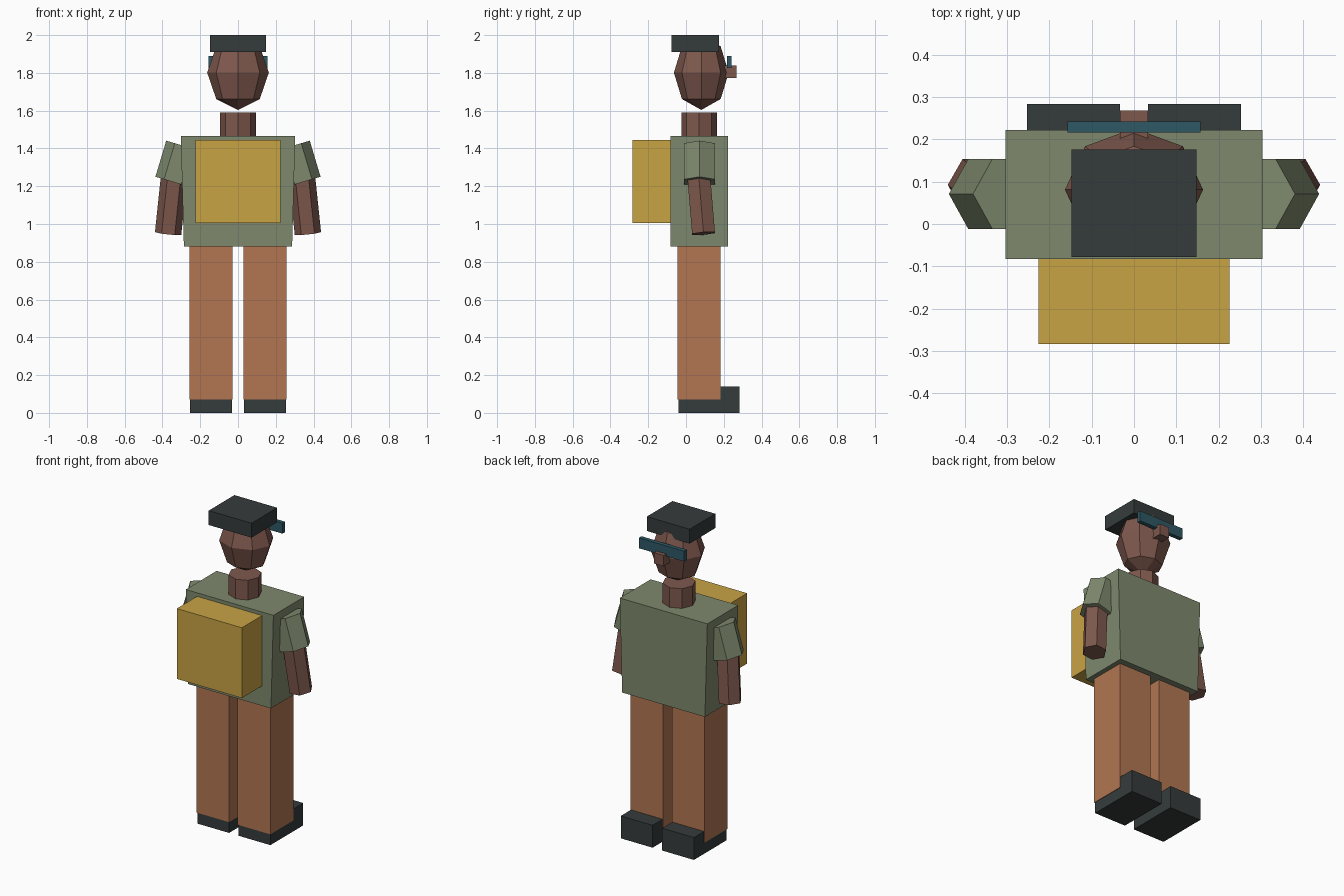
import bpy, bmesh, math
from mathutils import Vector, Matrix

if "Cube" in bpy.data.objects:
    bpy.data.objects.remove(bpy.data.objects["Cube"])


def material(name, r, g, b):
    """Flat material from 0-255 display values."""
    def lin(c):
        c /= 255
        return c / 12.92 if c <= 0.04045 else ((c + 0.055) / 1.055) ** 2.4
    m = bpy.data.materials.new(name)
    m.diffuse_color = (lin(r), lin(g), lin(b), 1)
    m.use_nodes = True
    m.node_tree.nodes["Principled BSDF"].inputs["Base Color"].default_value = m.diffuse_color
    return m


SKIN = material("brown skin", 126, 88, 77)
SHIRT = material("sage green", 126, 137, 109)
TROUSERS = material("rust orange", 178, 118, 82)
DARK = material("charcoal", 53, 59, 59)
PACK = material("mustard yellow", 201, 163, 69)
LENS = material("teal blue", 46, 88, 102)


def finish(bm, name, mat):
    bmesh.ops.recalc_face_normals(bm, faces=bm.faces[:])
    me = bpy.data.meshes.new(name)
    bm.to_mesh(me)
    bm.free()
    me.materials.append(mat)
    ob = bpy.data.objects.new(name, me)
    bpy.context.collection.objects.link(ob)
    return ob


def box(name, mat, xs, ys, zs, bottom_scale=1.0):
    """Box between limits; bottom_scale narrows the lower edge in x."""
    bm = bmesh.new()
    bmesh.ops.create_cube(bm, size=1)
    for v in bm.verts:
        low = v.co.z < 0
        f = bottom_scale if low else 1.0
        v.co = Vector((xs[v.co.x > 0] * f, ys[v.co.y > 0], zs[not low]))
    return finish(bm, name, mat)


def limb(name, mat, top, bottom, radius, sides):
    """Prism running from top to bottom, a corner turned towards x."""
    top, bottom = Vector(top), Vector(bottom)
    axis = (top - bottom).normalized()
    u = (Vector((1, 0, 0)) - axis * axis.x).normalized()
    w = axis.cross(u)
    bm = bmesh.new()
    rings = []
    for c in (bottom, top):
        rings.append([bm.verts.new(c + radius * (u * math.cos(a) + w * math.sin(a)))
                      for a in (2 * math.pi * i / sides for i in range(sides))])
    for i in range(sides):
        j = (i + 1) % sides
        bm.faces.new((rings[0][i], rings[0][j], rings[1][j], rings[1][i]))
    for r in rings:
        bm.faces.new(r)
    return finish(bm, name, mat)


# Torso and backpack
box("torso", SHIRT, (-0.303, 0.303), (-0.083, 0.222), (0.88, 1.467), 0.945)
box("backpack", PACK, (-0.225, 0.225), (-0.283, -0.08), (1.005, 1.445))

# Neck, faceted head, cap
limb("neck", SKIN, (0, 0.069, 1.59), (0, 0.069, 1.45), 0.094, 8)
bm = bmesh.new()
bmesh.ops.create_uvsphere(bm, u_segments=8, v_segments=4, radius=1)
bmesh.ops.transform(bm, verts=bm.verts[:], matrix=Matrix.Translation((0, 0.081, 1.801))
                    @ Matrix.Diagonal((0.163, 0.145, 0.197, 1)))
finish(bm, "head", SKIN)
box("cap", DARK, (-0.148, 0.148), (-0.078, 0.176), (1.91, 2.0))

# Face details
box("glasses", LENS, (-0.157, 0.157), (0.216, 0.242), (1.825, 1.89))
box("nose", SKIN, (-0.033, 0.033), (0.2, 0.268), (1.772, 1.84))

# Legs, shoes and arms on both sides
for side, s in (("left", -1), ("right", 1)):
    def span(a, b):
        return tuple(sorted((s * a, s * b)))
    box(side + "_leg", TROUSERS, span(0.03, 0.256), (-0.046, 0.183), (0.07, 0.89))
    box(side + "_shoe", DARK, span(0.033, 0.253), (-0.041, 0.283), (0, 0.14))
    limb(side + "_sleeve", SHIRT, (s * 0.289, 0.071, 1.414), (s * 0.346, 0.071, 1.223), 0.095, 6)
    limb(side + "_forearm", SKIN, (s * 0.34, 0.069, 1.235), (s * 0.37, 0.093, 0.95), 0.07, 6)
